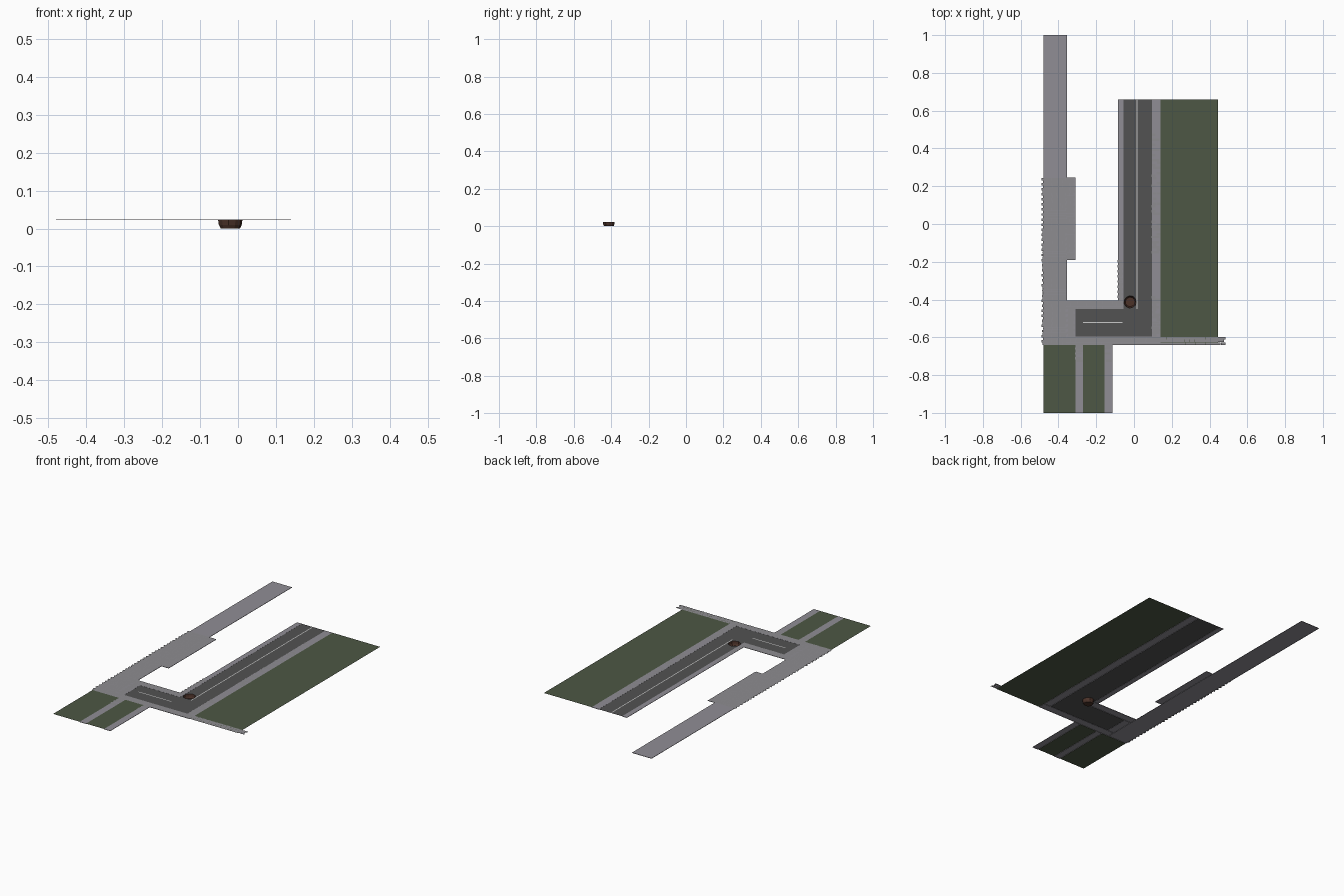
import bpy, bmesh, math, random

if "Cube" in bpy.data.objects:
    bpy.data.objects.remove(bpy.data.objects["Cube"])

random.seed(4)
Z = 0.024          # street level


def material(name, rgb):
    m = bpy.data.materials.new(name)
    m.diffuse_color = (*rgb, 1)
    m.use_nodes = True
    m.node_tree.nodes["Principled BSDF"].inputs["Base Color"].default_value = m.diffuse_color
    return m


PAVE = material("paving", (0.28, 0.27, 0.30))
STONE = material("cobble", (0.27, 0.265, 0.28))
ROAD = material("asphalt", (0.085, 0.085, 0.085))
GRASS = material("grass", (0.075, 0.097, 0.058))
LINE = material("road_paint", (0.65, 0.65, 0.65))
EARTH = material("earth", (0.07, 0.032, 0.022))


def finish(name, bm, mat):
    me = bpy.data.meshes.new(name)
    bm.to_mesh(me)
    bm.free()
    me.materials.append(mat)
    ob = bpy.data.objects.new(name, me)
    bpy.context.collection.objects.link(ob)
    return ob


def quad(bm, x0, x1, y0, y1, z):
    return bm.faces.new([bm.verts.new(p) for p in
                         ((x0, y0, z), (x1, y0, z), (x1, y1, z), (x0, y1, z))])


def sheet(name, rects, z, mat, thick=0):
    bm = bmesh.new()
    for r in rects:
        f = quad(bm, *r, z)
        if thick:
            # thin skirt so the slab shows an edge
            e = bmesh.ops.extrude_edge_only(bm, edges=list(f.edges))["geom"]
            vs = [v for v in e if isinstance(v, bmesh.types.BMVert)]
            bmesh.ops.translate(bm, verts=vs, vec=(0, 0, -thick))
    return finish(name, bm, mat)


def cobbles(name, areas, density=1.0):
    # running-bond rows of flat stones at slightly different heights
    bm = bmesh.new()
    w, d = 0.026, 0.0135
    for x0, x1, y0, y1 in areas:
        rows = max(1, round((y1 - y0) / d))
        h = (y1 - y0) / rows
        cols = max(1, round((x1 - x0) / w))
        s = (x1 - x0) / cols
        for j in range(rows):
            shift = -0.006 if j % 2 else 0
            for i in range(cols):
                if random.random() > density:
                    continue
                x = x0 + i * s + shift + random.uniform(-.001, .001)
                quad(bm, x, x + s * 0.98, y0 + j * h, y0 + (j + .96) * h,
                     Z + random.uniform(0.0006, 0.0016))
    return finish(name, bm, STONE)


# Pavements
sheet("west_pavement", [(-.48, -.355, -.64, 1.0), (-.355, -.31, -.19, .245)], Z, PAVE, .002)
sheet("corner_pavement", [(-.355, -.055, -.45, -.405), (-.085, -.055, -.405, .66),
                          (-.355, -.31, -.595, -.45)], Z, PAVE, .002)
sheet("east_pavement", [(.095, .14, -.595, .66)], Z, PAVE, .002)
sheet("south_pavement", [(-.355, .14, -.64, -.595)], Z, PAVE, .002)
sheet("south_paths", [(-.31, -.27, -1, -.64), (-.155, -.115, -1, -.64)], Z, PAVE, .002)

# Lawns
sheet("east_lawn", [(.14, .445, -.64, .66)], Z, GRASS)
sheet("south_lawns", [(-.48, -.31, -1, -.64), (-.27, -.155, -1, -.64)], Z, GRASS)

# L-shaped road with a pothole opening
N, CX, CY = 11, -.020, -.412
spokes = [(2 * math.pi * i / N, random.uniform(.94, 1.04)) for i in range(N)]


def ring(bm, r, z):
    return [bm.verts.new((CX + r * k * math.cos(a), CY + r * k * math.sin(a), z))
            for a, k in spokes]


bm = bmesh.new()
outline = [bm.verts.new((x, y, Z - .0005)) for x, y in
           ((-.31, -.595), (.095, -.595), (.095, .66), (-.055, .66), (-.055, -.45), (-.31, -.45))]
edges = []
for loop in (outline, ring(bm, .033, Z - .0005)):
    edges += [bm.edges.new((loop[i - 1], loop[i])) for i in range(len(loop))]
bmesh.ops.triangle_fill(bm, use_beauty=True, use_dissolve=False, edges=edges, normal=(0, 0, 1))
finish("road", bm, ROAD)

# Pothole bowl
bm = bmesh.new()
rings = [ring(bm, r, z) for r, z in ((.033, Z - .0005), (.031, .010), (.026, 0))]
for a, b in zip(rings, rings[1:]):
    for i in range(N):
        bm.faces.new((a[i - 1], a[i], b[i], b[i - 1]))
bm.faces.new(rings[-1])
bmesh.ops.recalc_face_normals(bm, faces=bm.faces)
bmesh.ops.reverse_faces(bm, faces=bm.faces)
finish("pothole", bm, EARTH)

# Painted centre lines
sheet("centre_lines", [(.0135, .0185, -.45, .66), (-.27, -.06, -.523, -.518)], Z + .0003, LINE)

# Dense cobbles
cobbles("west_cobbles", [(-.483, -.355, -.64, .245), (-.355, -.313, -.19, .245)])
cobbles("corner_cobbles", [(-.355, -.058, -.45, -.405), (-.082, -.058, -.405, -.19),
                           (-.35, -.313, -.595, -.45)])
cobbles("south_cobbles", [(-.355, .485, -.64, -.597)])

# Scattered cobbles
cobbles("east_loose_cobbles", [(.1, .14, -.595, -.38)], .8)
cobbles("east_sparse_cobbles", [(.1, .14, -.17, .48)], .4)
cobbles("path_loose_cobbles", [(-.306, -.27, -.73, -.64), (-.15, -.116, -.73, -.64)], .7)
